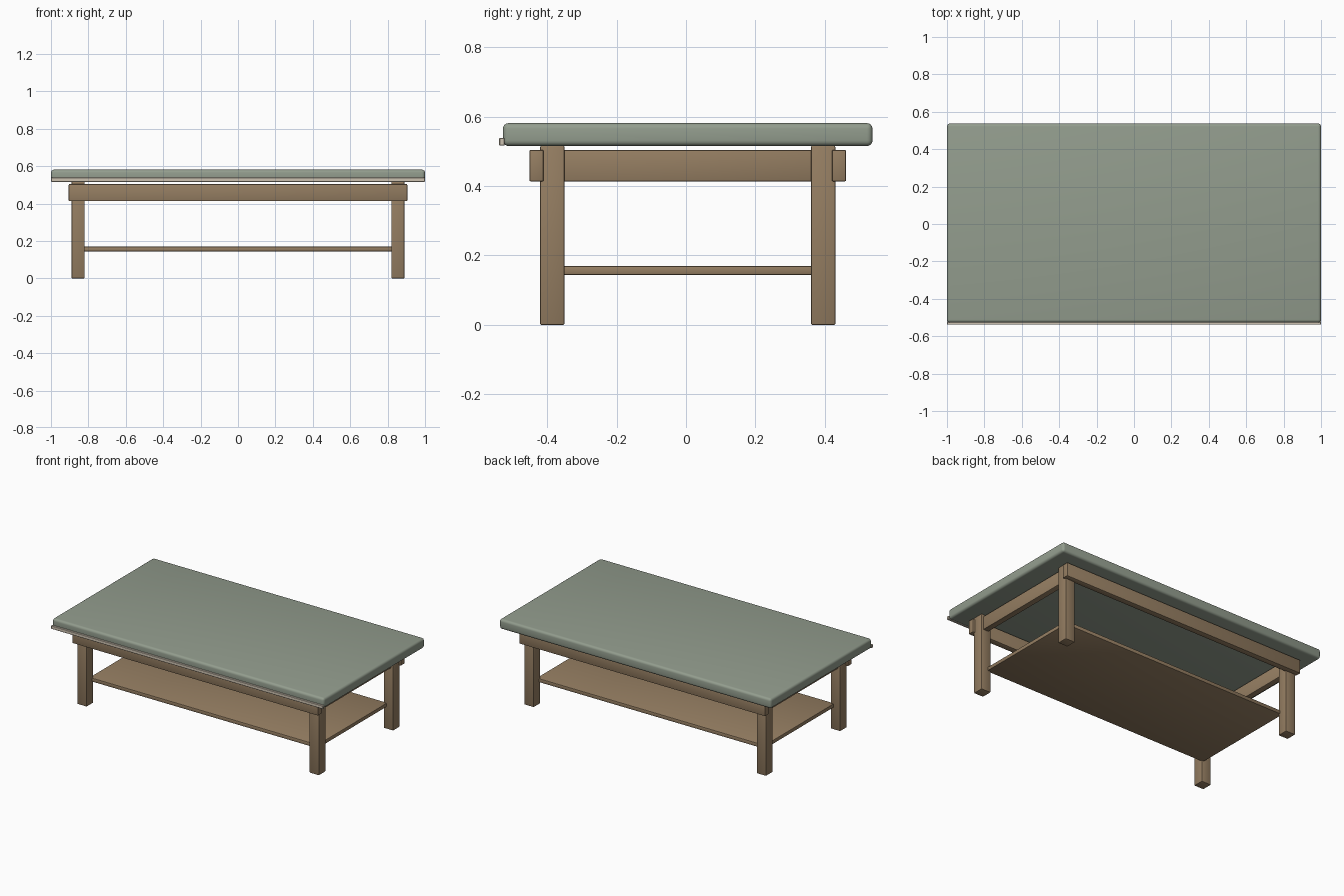
import bpy
import math

cube = bpy.data.objects.get("Cube")
if cube:
    bpy.data.objects.remove(cube, do_unlink=True)


def linear(c):
    c /= 255
    return c / 12.92 if c <= 0.04045 else ((c + 0.055) / 1.055) ** 2.4


def material(name, rgb):
    colour = [linear(c) for c in rgb] + [1]
    mat = bpy.data.materials.new(name)
    mat.use_nodes = True
    mat.diffuse_color = colour
    shader = next(n for n in mat.node_tree.nodes if n.type == "BSDF_PRINCIPLED")
    shader.inputs["Base Color"].default_value = colour
    return mat


green = material("sage green", (147, 157, 142))
wood = material("brown wood", (149, 126, 98))
cream = material("cream", (205, 194, 177))


def box(name, x, y, z, mat, bevel=0.004, segments=2):
    """Rounded box from (min, max) ranges on each axis."""
    ranges = (x, y, z)
    centre = [(a + b) / 2 for a, b in ranges]
    bpy.ops.mesh.primitive_cube_add(size=1, location=centre)
    ob = bpy.context.object
    ob.name = name
    ob.scale = [b - a for a, b in ranges]
    bpy.ops.object.transform_apply(location=False, rotation=False, scale=True)
    ob.data.materials.append(mat)
    mod = ob.modifiers.new("rounded edges", "BEVEL")
    mod.width = bevel
    mod.segments = segments
    bpy.ops.object.modifier_apply(modifier=mod.name)
    bpy.ops.object.shade_smooth_by_angle(angle=math.radians(35))
    return ob


# Padded top and the trim strip along its front lower edge
box("table_top", (-1, 1), (-0.527, 0.537), (0.515, 0.581), green, 0.016, 4)
box("front_trim", (-1, 1), (-0.538, -0.522), (0.516, 0.538), cream, 0.002, 1)

# The base is mirrored about a line slightly behind the centre
MID = 0.005


def span(sign, inner, outer, offset=0):
    return sorted((offset + sign * inner, offset + sign * outer))


for sx, side in ((1, "left"), (-1, "right")):
    # Legs
    for sy, end in ((-1, "front"), (1, "back")):
        box(f"{end}_{side}_leg", span(sx, 0.82, 0.89),
            span(sy, 0.355, 0.425, MID), (0, 0.516), wood)
    # Short rail between the legs
    box(f"{side}_rail", span(sx, 0.835, 0.875),
        (MID - 0.37, MID + 0.37), (0.413, 0.503), wood)

# Long aprons outside the legs
for sy, end in ((-1, "front"), (1, "back")):
    box(f"{end}_apron", (-0.905, 0.905), span(sy, 0.415, 0.456, MID),
        (0.413, 0.504), wood)

# Lower shelf
box("shelf", (-0.84, 0.84), (MID - 0.367, MID + 0.367), (0.144, 0.169), wood)
